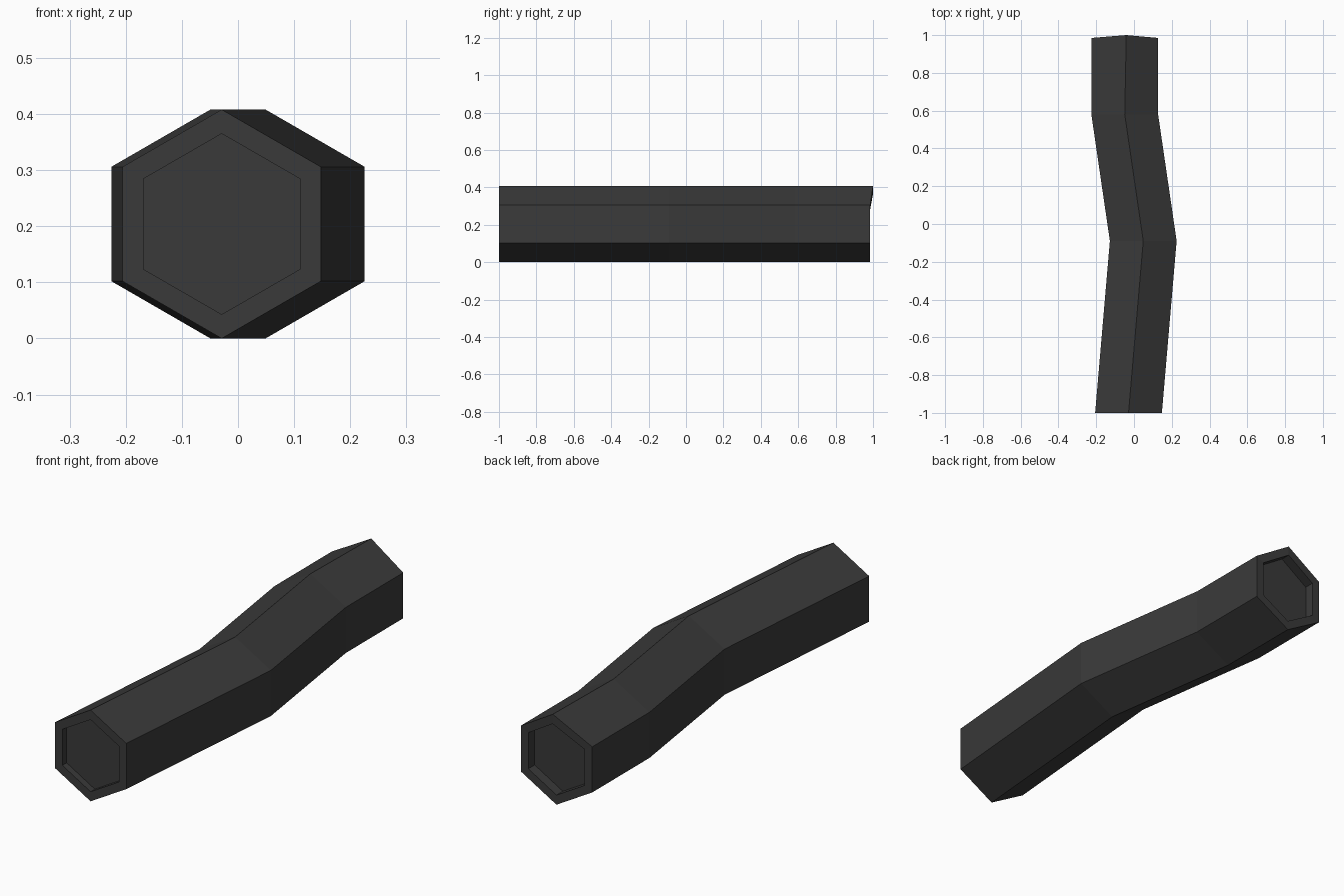
import bpy
import bmesh
from math import sin, cos, pi

cube = bpy.data.objects.get("Cube")
if cube:
    bpy.data.objects.remove(cube)

# Dark grey material
mat = bpy.data.materials.new("dark_grey")
mat.use_nodes = True
grey = (0.042, 0.042, 0.042, 1)
mat.diffuse_color = grey
mat.node_tree.nodes["Principled BSDF"].inputs["Base Color"].default_value = grey

OUTER, INNER, MID_Z = 0.204, 0.161, 0.204
BACK = 0.985

bm = bmesh.new()


def ring(x, y, radius, peak=False):
    """Upright hexagon with a corner at the top; peak pushes that corner back."""
    verts = []
    for i in range(6):
        a = pi / 2 + i * pi / 3
        tip = peak and i == 0
        verts.append(bm.verts.new((x + radius * cos(a) + (0.008 if tip else 0),
                                   y + (0.015 if tip else 0),
                                   MID_Z + radius * sin(a))))
    return verts


# Recessed front cap, bent body, recessed back cap
rings = [
    ring(-0.029, -0.97, INNER),
    ring(-0.029, -1.0, INNER),
    ring(-0.029, -1.0, OUTER),
    ring(0.049, -0.09, OUTER),
    ring(-0.049, 0.58, OUTER),
    ring(-0.049, BACK, OUTER, True),
    ring(-0.049, BACK, INNER, True),
    ring(-0.049, BACK - 0.045, INNER, True),
]
for a, b in zip(rings, rings[1:]):
    for i in range(6):
        j = (i + 1) % 6
        bm.faces.new((a[i], a[j], b[j], b[i]))
bm.faces.new(rings[0])
bm.faces.new(rings[-1])
bmesh.ops.recalc_face_normals(bm, faces=bm.faces)

mesh = bpy.data.meshes.new("bent_hex_bar")
bm.to_mesh(mesh)
bm.free()
mesh.materials.append(mat)
bar = bpy.data.objects.new("bent_hex_bar", mesh)
bpy.context.collection.objects.link(bar)
